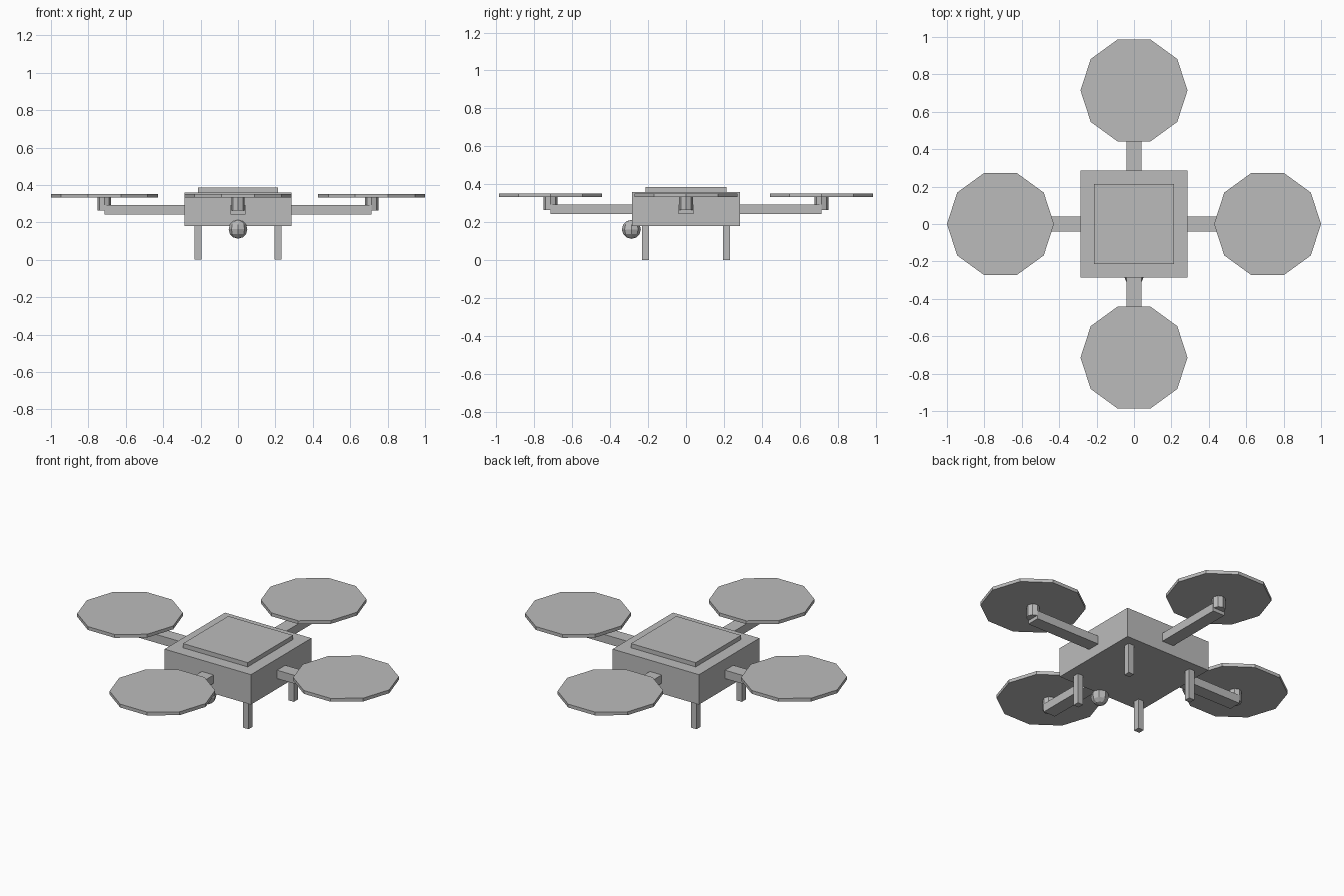
import bpy, math

if "Cube" in bpy.data.objects:
    bpy.data.objects.remove(bpy.data.objects["Cube"])

grey = bpy.data.materials.new("plain_grey")
grey.diffuse_color = (0.5, 0.5, 0.5, 1)
grey.use_nodes = True
grey.node_tree.nodes["Principled BSDF"].inputs["Base Color"].default_value = grey.diffuse_color


def finish(name):
    ob = bpy.context.object
    ob.name = name
    ob.data.materials.append(grey)
    return ob


def box(name, centre, size):
    bpy.ops.mesh.primitive_cube_add(size=1, location=centre)
    bpy.context.object.scale = size
    bpy.ops.object.transform_apply(location=False, rotation=False, scale=True)
    return finish(name)


def disc(name, sides, radius, x, y, z0, z1):
    # first vertex is turned onto the x axis
    bpy.ops.mesh.primitive_cylinder_add(
        vertices=sides, radius=radius, depth=z1 - z0,
        location=(x, y, (z0 + z1) / 2), rotation=(0, 0, math.pi / 2))
    return finish(name)


# Body and raised lid
box("body", (0, 0, 0.271), (0.571, 0.571, 0.179))
box("lid", (0, 0, 0.368), (0.428, 0.428, 0.036))

# Four arms, each with a motor and a rotor disc
REACH = 0.714
for side, dx, dy in (("right", 1, 0), ("back", 0, 1), ("left", -1, 0), ("front", 0, -1)):
    mid, length = (0.25 + REACH) / 2, REACH - 0.25
    size = (length, 0.078, 0.05) if dx else (0.078, length, 0.05)
    box(side + "_arm", (dx * mid, dy * mid, 0.268), size)
    disc(side + "_motor", 8, 0.036, dx * REACH, dy * REACH, 0.264, 0.336)
    disc(side + "_rotor", 10, 0.286, dx * REACH, dy * REACH, 0.332, 0.352)

# Four square legs
for sx, lr in ((-1, "left"), (1, "right")):
    for sy, fb in ((-1, "front"), (1, "back")):
        box(f"{fb}_{lr}_leg", (sx * 0.214, sy * 0.214, 0.093), (0.037, 0.037, 0.186))

# Camera ball under the front edge
bpy.ops.mesh.primitive_uv_sphere_add(segments=8, ring_count=6, radius=0.05,
                                     location=(0, -0.288, 0.163))
finish("camera_ball")
